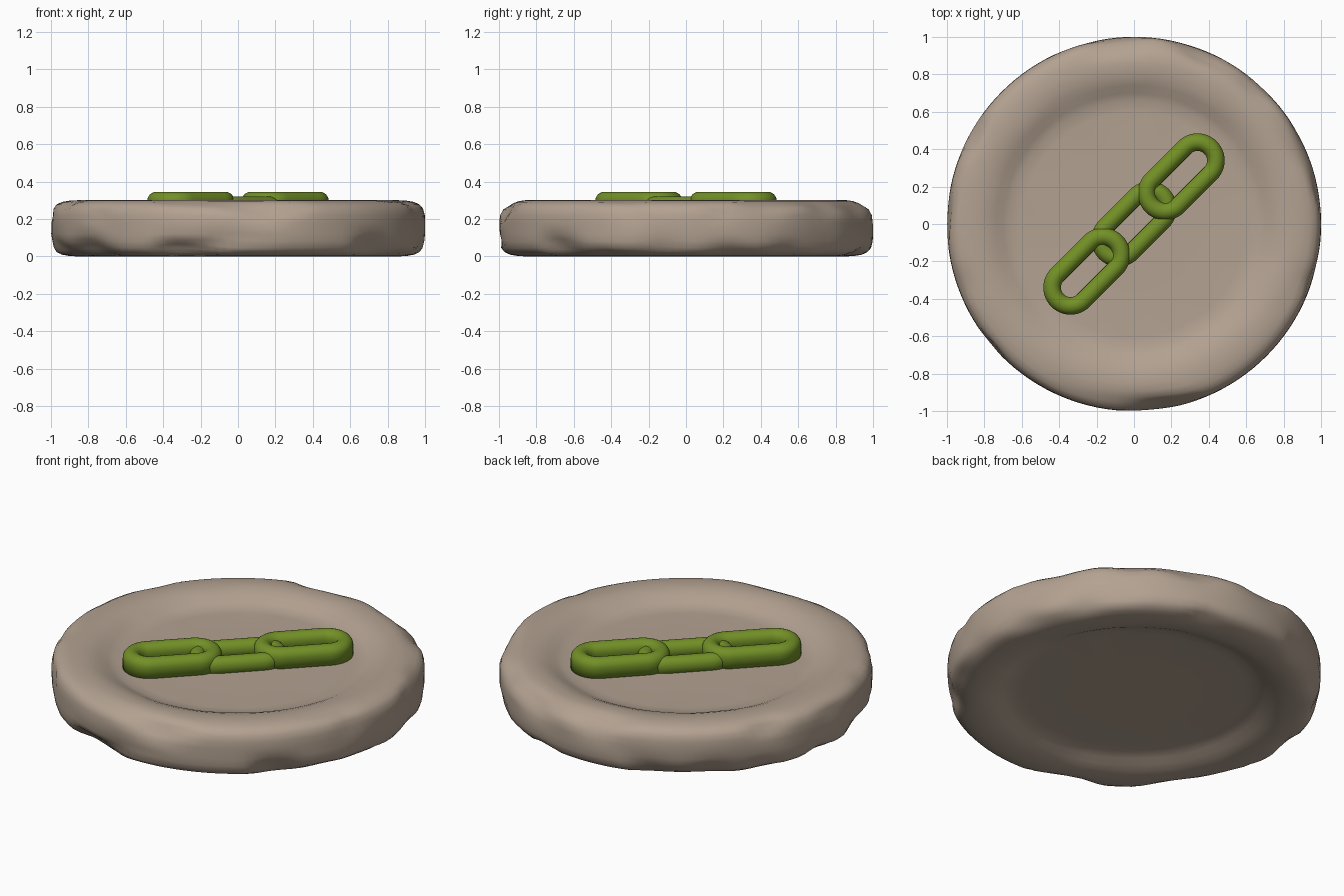
import bpy, bmesh, math
from mathutils import Vector, noise

if "Cube" in bpy.data.objects:
    bpy.data.objects.remove(bpy.data.objects["Cube"])


def material(name, rgb):
    m = bpy.data.materials.new(name)
    m.diffuse_color = (*rgb, 1)
    m.use_nodes = True
    m.node_tree.nodes["Principled BSDF"].inputs["Base Color"].default_value = m.diffuse_color
    return m


def make_object(name, bm, mat):
    bmesh.ops.recalc_face_normals(bm, faces=bm.faces)
    mesh = bpy.data.meshes.new(name)
    bm.to_mesh(mesh)
    bm.free()
    mesh.materials.append(mat)
    ob = bpy.data.objects.new(name, mesh)
    bpy.context.collection.objects.link(ob)
    for p in mesh.polygons:
        p.use_smooth = True
    return ob


def bridge(bm, a, b, closed=True):
    n = len(a)
    for i in range(n if closed else n - 1):
        j = (i + 1) % n
        bm.faces.new((a[i], a[j], b[j], b[i]))


stone = material("stone", (0.45, 0.36, 0.285))
green = material("green", (0.17, 0.28, 0.02))

# Worn stone disc: lathed profile, dished above and below
SEG = 128
half = [(0.35, 0.09), (0.60, 0.09), (0.66, 0.093), (0.70, 0.108), (0.74, 0.127),
        (0.78, 0.141), (0.82, 0.148), (0.86, 0.15), (0.90, 0.148), (0.94, 0.141),
        (0.97, 0.127), (0.989, 0.105), (0.998, 0.07), (1.0, 0.03)]
profile = half + [(r, -z) for r, z in reversed(half)]


def worn(r, z, a):
    # dents appear mainly on the two rounded outer corners
    p = Vector((math.cos(a) * r, math.sin(a) * r, z * 2))
    n = noise.noise(p * 3.2 + Vector((4.1, 7.3, 1.7)))
    corner = max(0, 1 - math.hypot(r - 0.975, abs(z) - 0.115) / 0.1)
    dent = corner * max(0, n + 0.05) * 0.07
    ripple = 0.004 * noise.noise(p * 5) if 0.62 < r < 0.8 else 0
    sign = 1 if z > 0 else -1
    return r - dent, z - sign * (dent * 0.6 - ripple)


bm = bmesh.new()
rings = []
for r, z in profile:
    ring = []
    for i in range(SEG):
        a = 2 * math.pi * i / SEG
        rr, zz = worn(r, z, a)
        ring.append(bm.verts.new((rr * math.cos(a), rr * math.sin(a), zz + 0.15)))
    rings.append(ring)
for a, b in zip(rings, rings[1:]):
    bridge(bm, a, b)
bm.faces.new(rings[0])
bm.faces.new(rings[-1])
make_object("stone_disc", bm, stone)


# Raised chain link: rounded ridge swept around a diagonal stadium path
def chain_link(name, centre, half_len, top, radius=0.098, tube=0.047, base=0.225):
    section = [(-tube, base)]
    for k in range(13):
        t = math.pi * (1 - k / 12)
        section.append((tube * math.cos(t), top - tube + tube * math.sin(t)))
    section.append((tube, base))
    bm = bmesh.new()
    loops = []
    for end in (1, -1):
        for k in range(25):
            a = -math.pi / 2 + math.pi * k / 24 + (0 if end > 0 else math.pi)
            loop = []
            for off, z in section:
                u = centre + end * half_len + (radius + off) * math.cos(a)
                v = (radius + off) * math.sin(a)
                s = math.sqrt(0.5)
                loop.append(bm.verts.new(((u - v) * s, (u + v) * s, z)))
            loops.append(loop)
    for i, loop in enumerate(loops):
        bridge(bm, loop, loops[(i + 1) % len(loops)])
    return make_object(name, bm, green)


chain_link("middle_link", 0, 0.118, 0.32)
chain_link("upper_link", 0.357, 0.123, 0.345)
chain_link("lower_link", -0.357, 0.123, 0.345)
